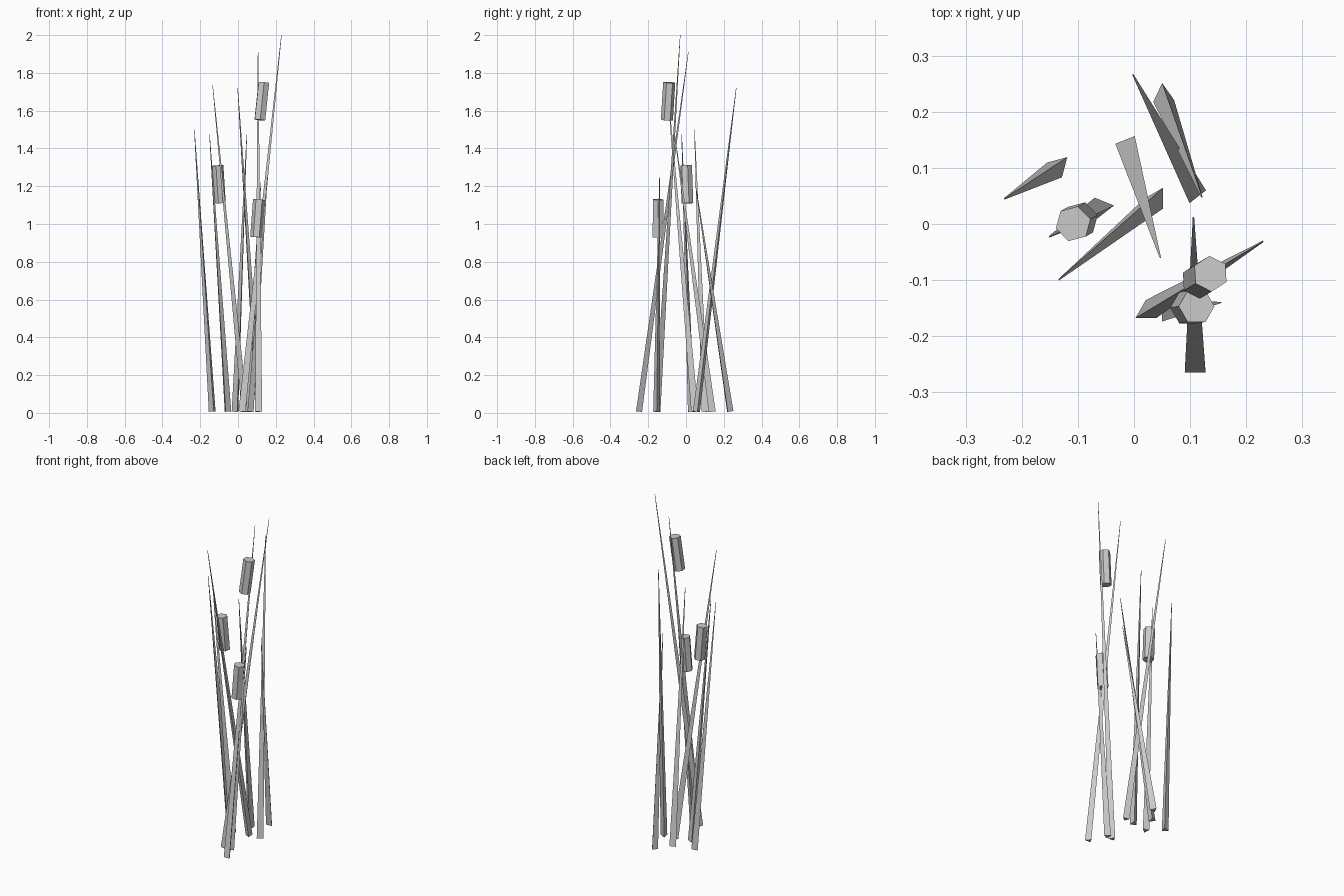
import bpy, bmesh, math
from mathutils import Vector

if "Cube" in bpy.data.objects:
    bpy.data.objects.remove(bpy.data.objects["Cube"])


def spike(name, a, b, r0, r1, sides, angle):
    """Flat-faced tapered prism from a to b, with a ring square to its axis."""
    a, b = Vector(a), Vector(b)
    rot = Vector((0, 0, 1)).rotation_difference(b - a)
    bm = bmesh.new()
    rings = []
    for centre, r in ((a, r0), (b, r1)):
        ring = []
        for i in range(sides):
            t = math.radians(angle) + math.tau * i / sides
            ring.append(bm.verts.new(centre + rot @ Vector((r * math.cos(t), r * math.sin(t), 0))))
        rings.append(ring)
    low, high = rings
    bm.faces.new(low[::-1])
    bm.faces.new(high)
    for i in range(sides):
        j = (i + 1) % sides
        bm.faces.new((low[i], low[j], high[j], high[i]))
    mesh = bpy.data.meshes.new(name)
    bm.to_mesh(mesh)
    bm.free()
    obj = bpy.data.objects.new(name, mesh)
    bpy.context.collection.objects.link(obj)


# Reed blades: base x, y, tip x, y, z, rotation of the three-sided section
blades = [
    (-0.134, 0.104, -0.231, 0.045, 1.50, 45),
    (-0.057, 0.030, -0.151, -0.023, 1.475, 8),
    (0.041, 0.046, -0.134, -0.099, 1.735, 60),
    (-0.012, 0.140, 0.047, -0.060, 1.475, 52),
    (0.107, 0.057, -0.002, 0.266, 1.72, 8),
    (0.052, 0.230, 0.121, 0.048, 1.22, 95),
    (0.109, -0.254, 0.106, 0.012, 1.91, 90),
    (0.021, -0.157, 0.230, -0.031, 2.00, 90),
    (0.061, -0.155, 0.155, -0.140, 1.25, 0),
]
for i, (x, y, tx, ty, tz, ang) in enumerate(blades):
    spike(f"reed_blade_{i + 1}", (x, y, 0.007), (tx, ty, tz), 0.0215, 0.0015, 3, ang)

# Cattail heads: centre, index of the blade whose lean they share, rotation
heads = [
    ((-0.102, 0.004, 1.21), 1, 15),
    ((0.126, -0.095, 1.65), 7, 33),
    ((0.104, -0.148, 1.03), 8, 0),
]
for i, (c, k, ang) in enumerate(heads):
    x, y, tx, ty, tz, _ = blades[k]
    lean = Vector((tx - x, ty - y, tz)).normalized() * 0.1
    c = Vector(c)
    spike(f"cattail_head_{i + 1}", c - lean, c + lean, 0.032, 0.032, 6, ang)
